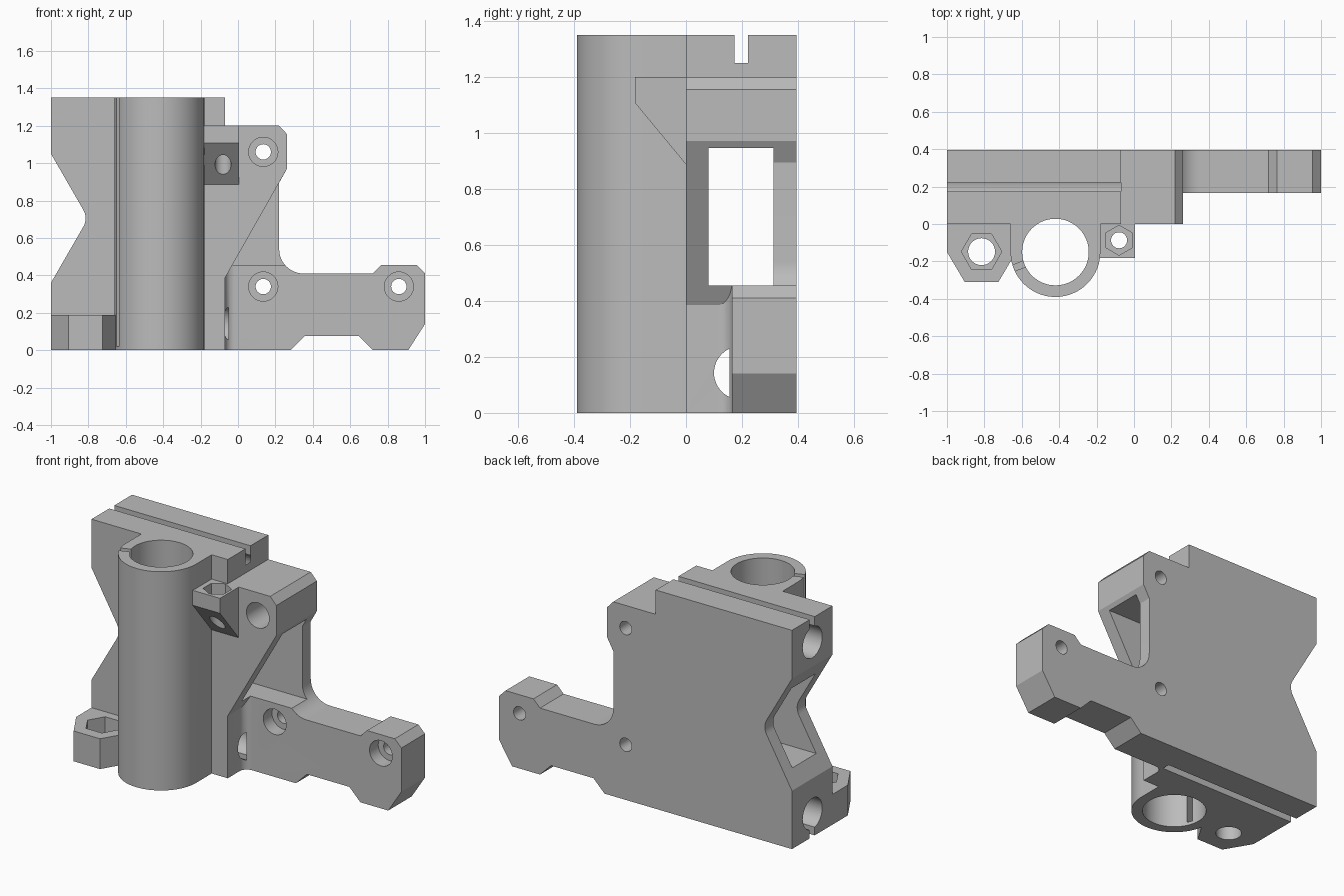
import bpy, bmesh
from math import cos, sin, pi, radians
from mathutils import Matrix, Vector

if "Cube" in bpy.data.objects:
    bpy.data.objects.remove(bpy.data.objects["Cube"], do_unlink=True)

grey = bpy.data.materials.new("plain_grey")
grey.use_nodes = True
colour = (0.5, 0.5, 0.5, 1)
grey.diffuse_color = colour
grey.node_tree.nodes["Principled BSDF"].inputs["Base Color"].default_value = colour


def arc(cx, cy, r, start, end, n=12):
    steps = [radians(start + (end - start) * i / n) for i in range(n + 1)]
    return [(cx + r * cos(a), cy + r * sin(a)) for a in steps]


def circle(cx, cy, r, n=48, turn=0):
    return arc(cx, cy, r, turn, turn + 360, n)[:-1]


def prism(name, outline, axis, lo, hi):
    """Extrude an outline along an axis: x uses (y, z), y uses (x, z), z uses (x, y)."""
    place = {"x": lambda p, d: (d, p[0], p[1]),
             "y": lambda p, d: (p[0], d, p[1]),
             "z": lambda p, d: (p[0], p[1], d)}[axis]
    bm = bmesh.new()
    face = bm.faces.new([bm.verts.new(place(p, lo)) for p in outline])
    grown = bmesh.ops.extrude_face_region(bm, geom=[face])["geom"]
    shift = Vector(place((0, 0), hi - lo))
    bmesh.ops.translate(bm, vec=shift, verts=[v for v in grown if isinstance(v, bmesh.types.BMVert)])
    bmesh.ops.recalc_face_normals(bm, faces=bm.faces)
    mesh = bpy.data.meshes.new(name)
    bm.to_mesh(mesh)
    bm.free()
    obj = bpy.data.objects.new(name, mesh)
    bpy.context.collection.objects.link(obj)
    obj.data.materials.append(grey)
    return obj


def box(name, x, y, z):
    return prism(name, [(x[0], y[0]), (x[1], y[0]), (x[1], y[1]), (x[0], y[1])], "z", *z)


def combine(target, tool, operation):
    mod = target.modifiers.new("combine", "BOOLEAN")
    mod.operation, mod.object, mod.solver = operation, tool, "EXACT"
    bpy.context.view_layer.objects.active = target
    bpy.ops.object.modifier_apply(modifier=mod.name)
    bpy.data.objects.remove(tool, do_unlink=True)


BACK = 0.395
ARM_FRONT = 0.165
WALL_END = -0.07

# Main plate with the side notch, upper lug and side arm
outline = [(-1, 0), (0.28, 0), (0.355, 0.075), (0.645, 0.075), (0.72, 0), (0.91, 0),
           (1, 0.14), (1, 0.41), (0.955, 0.455), (0.765, 0.455), (0.72, 0.41)]
outline += arc(0.35, 0.54, 0.13, 270, 180)
outline += [(0.22, 0.895), (0.262, 0.97), (0.262, 1.155), (0.22, 1.2),
            (WALL_END, 1.2), (WALL_END, 1.35), (-1, 1.35), (-1, 1.05)]
outline += arc(-0.905, 0.705, 0.09, 30, -30, 8)
outline += [(-1, 0.36)]
body = prism("carriage_body", outline, "y", 0, BACK)

# Front relief: below the slanted wall edge and ahead of the arm, with a filleted corner
relief = prism("front_relief", [(WALL_END, -0.1), (1.1, -0.1), (1.1, 0.97),
                                (0.262, 0.97), (WALL_END, 0.385)], "y", -0.1, 0.3)
fillet = prism("relief_fillet", [(WALL_END, -0.2), (1.2, -0.2), (1.2, ARM_FRONT)]
               + arc(WALL_END + 0.05, ARM_FRONT - 0.05, 0.05, 90, 180, 8), "z", -0.2, 1.1)
combine(relief, fillet, "INTERSECT")
combine(body, relief, "DIFFERENCE")

# Belt tunnel
combine(body, box("belt_tunnel", (-1.1, 1.1), (0.08, 0.313), (0.455, 0.945)), "DIFFERENCE")

# Bearing sleeve
SX, SY = -0.42, -0.15
sleeve = prism("bearing_sleeve", [(-0.66, 0.04)] + arc(SX, SY, 0.24, 180, 360, 40)
               + [(-0.18, 0.04)], "z", 0, 1.35)
combine(body, sleeve, "UNION")

# Lower nut holder
lower = prism("lower_nut_holder", [(-1, 0.04), (-1, -0.15), (-0.905, -0.31), (-0.725, -0.31),
                                   (-0.63, -0.15), (-0.63, 0.04)], "z", 0, 0.187)
combine(body, lower, "UNION")

# Upper nut holder with a slanted underside
upper = prism("upper_nut_holder", [(0.04, 1.2), (-0.183, 1.2), (-0.183, 1.108), (0, 0.887),
                                   (0.04, 0.887)], "x", -0.2, 0.005)
combine(body, upper, "UNION")

# Sleeve bore and its narrow slit
combine(body, prism("sleeve_bore", circle(SX, SY, 0.178, 64), "z", -0.1, 1.5), "DIFFERENCE")
slit = box("sleeve_slit", (0.15, 0.26), (-0.017, 0.017), (0.02, 1.5))
slit.data.transform(Matrix.Translation((SX, SY, 0)) @ Matrix.Rotation(radians(201), 4, "Z"))
combine(body, slit, "DIFFERENCE")

# Rod bores with clamping slots
ROD_Y = 0.195
for rod_z, end, slot in ((1.2, WALL_END, (1.25, 1.5)), (0.143, -0.05, (-0.1, 0.09))):
    combine(body, prism("rod_bore", circle(ROD_Y, rod_z, 0.095), "x", -1.1, end), "DIFFERENCE")
    combine(body, box("rod_slot", (-1.1, WALL_END + 0.003), (0.173, 0.222), slot), "DIFFERENCE")

# Screw holes with counterbores from the front
for x, z in ((0.135, 1.06), (0.135, 0.34), (0.86, 0.34)):
    combine(body, prism("screw_hole", circle(x, z, 0.041, 32), "y", -0.1, 0.5), "DIFFERENCE")
    combine(body, prism("screw_head", circle(x, z, 0.078, 32), "y", -0.1, 0.25), "DIFFERENCE")

# Nut pockets and their bolt holes
for x, y, hole, pocket, turn, floor, low, high in (
        (-0.815, -0.148, 0.072, 0.108, 0, 0.09, -0.1, 0.3),
        (-0.08, -0.087, 0.043, 0.08, 30, 1.13, 0.7, 1.3)):
    combine(body, prism("bolt_hole", circle(x, y, hole, 32), "z", low, high), "DIFFERENCE")
    combine(body, prism("nut_pocket", circle(x, y, pocket, 6, turn), "z", floor, high), "DIFFERENCE")

# Smooth round faces, keep edges crisp
bpy.ops.object.select_all(action="DESELECT")
body.select_set(True)
bpy.context.view_layer.objects.active = body
bpy.ops.object.shade_smooth_by_angle(angle=radians(25))
